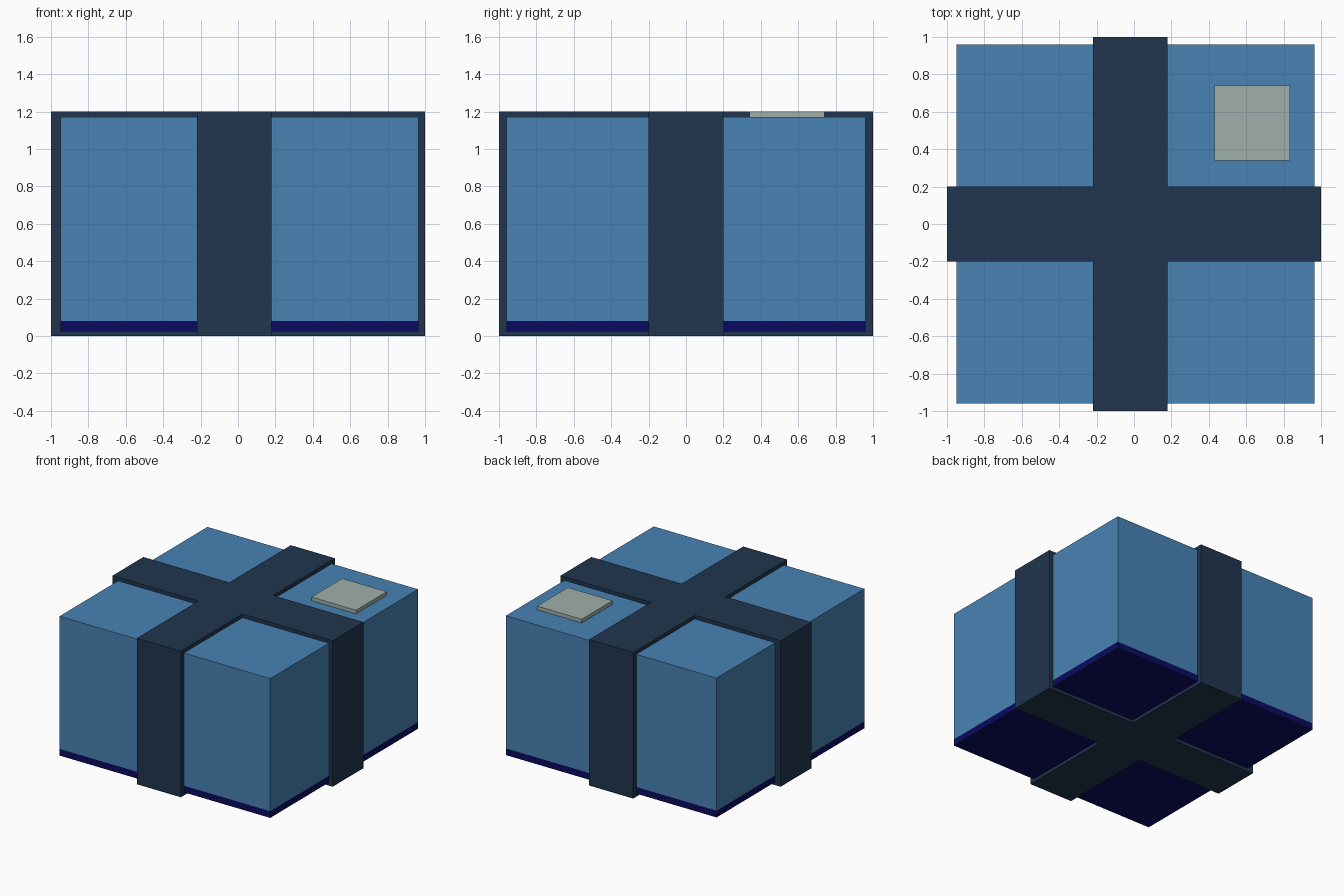
import bpy
import bmesh

if "Cube" in bpy.data.objects:
    bpy.data.objects.remove(bpy.data.objects["Cube"])


def material(name, rgb):
    m = bpy.data.materials.new(name)
    m.diffuse_color = (*rgb, 1.0)
    m.use_nodes = True
    m.node_tree.nodes["Principled BSDF"].inputs["Base Color"].default_value = m.diffuse_color
    return m


def prism(name, outline, z0, z1, mat):
    """Extrude a flat outline (counter-clockwise x, y points) from z0 to z1."""
    bm = bmesh.new()
    base = bm.faces.new([bm.verts.new((x, y, z0)) for x, y in outline])
    ext = bmesh.ops.extrude_face_region(bm, geom=[base], use_keep_orig=True)
    top = [g for g in ext["geom"] if isinstance(g, bmesh.types.BMVert)]
    bmesh.ops.translate(bm, verts=top, vec=(0, 0, z1 - z0))
    bmesh.ops.recalc_face_normals(bm, faces=bm.faces)
    mesh = bpy.data.meshes.new(name)
    bm.to_mesh(mesh)
    bm.free()
    mesh.materials.append(mat)
    obj = bpy.data.objects.new(name, mesh)
    bpy.context.collection.objects.link(obj)
    return obj


def rect(x0, x1, y0, y1):
    return [(x0, y0), (x1, y0), (x1, y1), (x0, y1)]


blue = material("steel blue", (0.065, 0.225, 0.46))
navy = material("deep navy", (0.003, 0.003, 0.115))
slate = material("dark slate blue", (0.015, 0.036, 0.077))
grey = material("pale grey green", (0.35, 0.43, 0.40))

# Box body with a dark strip around its base
footprint = rect(-0.95, 0.965, -0.96, 0.96)
prism("box_base", footprint, 0.025, 0.08, navy)
prism("box_body", footprint, 0.08, 1.17, blue)

# Crossed bands wrapping the box, as one cross-shaped outline
l, r, w = -0.22, 0.18, 0.2
cross = [(l, -1), (r, -1), (r, -w), (1, -w), (1, w), (r, w),
         (r, 1), (l, 1), (l, w), (-1, w), (-1, -w), (l, -w)]
prism("crossed_bands", cross, 0.0, 1.2, slate)

# Raised label on the lid
prism("label", rect(0.43, 0.835, 0.34, 0.74), 1.17, 1.2, grey)
